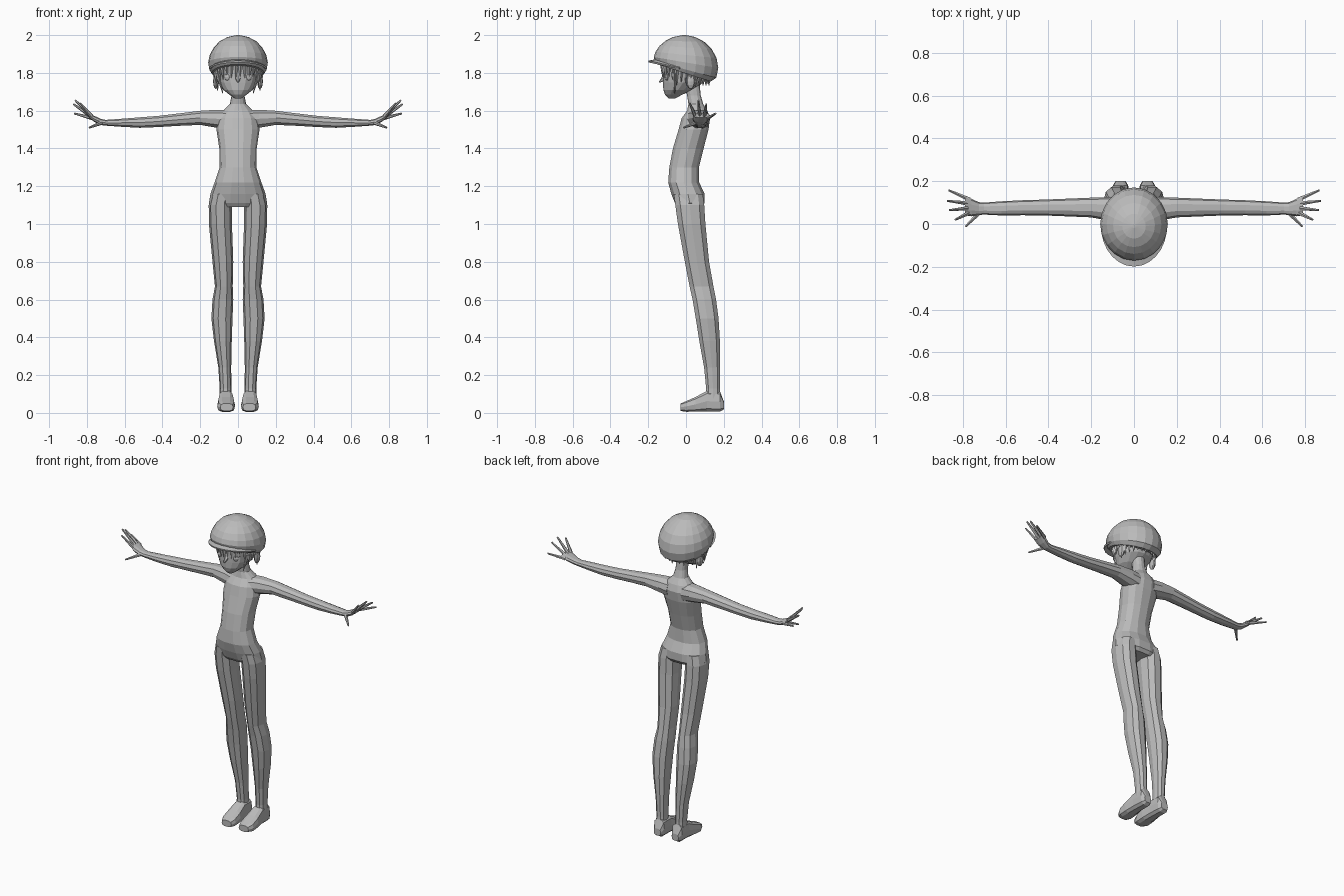
import bpy, bmesh, math
from mathutils import Vector

grey = bpy.data.materials.new("plain grey")
grey.diffuse_color = (0.5, 0.5, 0.5, 1)


def finish(name, bm, mirror=False):
    bmesh.ops.recalc_face_normals(bm, faces=bm.faces[:])
    me = bpy.data.meshes.new(name)
    bm.to_mesh(me)
    bm.free()
    me.materials.append(grey)
    ob = bpy.data.objects.new(name, me)
    bpy.context.collection.objects.link(ob)
    if mirror:
        ob.modifiers.new("mirror", 'MIRROR')
    return ob


def spow(v, p):
    return math.copysign(abs(v) ** p, v)


def loft(name, axis, rings, n=12, mirror=False, p=0.88):
    """Rings are (position along axis, centre u, centre v, radius u, radius v, optional tilt)."""
    bm = bmesh.new()
    rows = []
    for t, u, v, ru, rv, *tilt in rings:
        row = []
        for i in range(n):
            a = 2 * math.pi * i / n
            du, dv = ru * spow(math.cos(a), p), rv * spow(math.sin(a), p)
            tt = t - (tilt[0] * dv if tilt else 0)
            co = {'x': (tt, u + du, v + dv), 'y': (u + du, tt, v + dv),
                  'z': (u + du, v + dv, tt)}[axis]
            row.append(bm.verts.new(co))
        rows.append(row)
    for r, s in zip(rows, rows[1:]):
        for i in range(n):
            j = (i + 1) % n
            bm.faces.new((r[i], r[j], s[j], s[i]))
    bm.faces.new(rows[0])
    bm.faces.new(rows[-1])
    return finish(name, bm, mirror)


def add_spike(bm, a, b, r1, r2, n=5):
    """Tapered stick from a to b."""
    a, b = Vector(a), Vector(b)
    d = b - a
    m = d.to_track_quat('Z', 'Y').to_matrix().to_4x4()
    m.translation = (a + b) / 2
    bmesh.ops.create_cone(bm, cap_ends=True, segments=n, radius1=r1, radius2=r2,
                          depth=d.length, matrix=m)


def blob(name, co, size, mirror=False, seg=10):
    bm = bmesh.new()
    bmesh.ops.create_uvsphere(bm, u_segments=seg, v_segments=6, radius=1)
    bmesh.ops.scale(bm, vec=size, verts=bm.verts)
    bmesh.ops.translate(bm, vec=co, verts=bm.verts)
    return finish(name, bm, mirror)


# Torso and neck
loft("torso", 'z', [
    (1.09, 0, .02, .13, .065), (1.11, 0, .02, .154, .08), (1.16, 0, .01, .146, .09),
    (1.22, 0, -.012, .124, .084), (1.30, 0, -.01, .097, .08), (1.40, 0, .012, .099, .083),
    (1.50, 0, .04, .114, .081), (1.56, 0, .052, .105, .077), (1.60, 0, .06, .08, .055),
    (1.635, 0, .052, .043, .04), (1.68, 0, .042, .034, .037), (1.75, 0, .03, .034, .042)], n=14)

# Legs
loft("leg", 'z', [
    (1.16, .085, .012, .055, .08), (1.10, .094, .02, .061, .08), (1.00, .093, .03, .061, .076),
    (.80, .08, .058, .055, .067), (.67, .075, .082, .047, .066), (.60, .08, .097, .055, .065),
    (.50, .085, .112, .056, .063), (.38, .08, .125, .047, .057), (.24, .07, .138, .034, .044),
    (.13, .066, .143, .031, .038), (.07, .066, .143, .033, .042)], n=10, mirror=True)

# Feet
loft("foot", 'y', [
    (.20, .063, .04, .024, .022), (.18, .063, .06, .036, .055), (.11, .063, .062, .039, .056),
    (.05, .063, .045, .046, .040), (0, .063, .034, .047, .029), (-.03, .06, .03, .034, .02)],
    n=10, mirror=True, p=0.65)

# Arms and palms
loft("arm", 'x', [
    (.05, .06, 1.55, .065, .055), (.11, .07, 1.557, .056, .05), (.20, .077, 1.562, .046, .039),
    (.32, .077, 1.552, .041, .034), (.42, .077, 1.543, .037, .031), (.52, .076, 1.537, .035, .029),
    (.62, .073, 1.536, .033, .022), (.70, .072, 1.536, .028, .016), (.725, .072, 1.54, .03, .017),
    (.76, .077, 1.556, .041, .017), (.79, .085, 1.575, .044, .012)], n=10, mirror=True)

# Fingers and thumb
bm = bmesh.new()
for base, tip in (((.775, .05, 1.57), (.835, .02, 1.64)), ((.78, .073, 1.575), (.862, .065, 1.655)),
                  ((.78, .097, 1.572), (.872, .108, 1.635)), ((.77, .115, 1.56), (.866, .158, 1.585)),
                  ((.725, .05, 1.535), (.787, -.012, 1.51))):
    add_spike(bm, base, tip, .011, .005, 6)
finish("fingers", bm, True)

# Head, nose, eyes and ears
loft("head", 'z', [
    (1.665, 0, -.075, .018, .018), (1.685, 0, -.065, .046, .046), (1.71, 0, -.042, .078, .078),
    (1.75, 0, -.014, .104, .108), (1.80, 0, 0, .118, .122), (1.87, 0, 0, .125, .125)],
    n=16, p=1)
bm = bmesh.new()
add_spike(bm, (0, -.11, 1.775), (0, -.142, 1.75), .018, .003, 6)
finish("nose", bm)
blob("eye", (.052, -.1, 1.778), (.022, .012, .02), True, 12)
blob("ear", (.117, .025, 1.755), (.015, .025, .04), True, 8)

# Hair strands hanging below the cap, longest beside the face
bm = bmesh.new()
for i in range(30):
    a = 2 * math.pi * (i + .5) / 30
    s, c = math.sin(a), math.cos(a)
    side = math.exp(-((abs(s) - .95) / .12) ** 2)
    top = 1.845 if c > -.2 else 1.80
    low = 1.78 - .03 * side - .008 * (i % 3) - (.03 if c < -.2 else 0)
    add_spike(bm, (.122 * s, -.122 * c, top), (.118 * s, -.122 * c, low), .016, .002, 4)
for x in (-1, 1):
    add_spike(bm, (x * .108, -.06, 1.80), (x * .08, -.06, 1.69), .012, .002, 4)
finish("hair", bm)

# Cap crown, tipped down at the back
loft("cap", 'z', [
    (1.80, 0, -.01, .138, .142, .32), (1.818, 0, -.002, .152, .162, .27),
    (1.855, 0, 0, .158, .171, .17), (1.895, 0, 0, .150, .162, .10), (1.935, 0, -.002, .128, .138, .06),
    (1.967, 0, -.005, .098, .103, .03), (1.99, 0, -.01, .055, .058), (2.0, 0, -.01, .008, .008)],
    n=20, p=1)

# Cap brim, a thin crescent
bm = bmesh.new()
rows = []
for i in range(13):
    a = math.radians(-82 + 164 * i / 12)
    s, c = math.sin(a), math.cos(a)
    rows.append((bm.verts.new((.135 * s, -.145 * c, 1.825 + .045 * c)),
                 bm.verts.new((.152 * s, -.01 - .188 * c, 1.818 + .042 * c))))
for (a, b), (c, d) in zip(rows, rows[1:]):
    bm.faces.new((a, b, d, c))
brim = finish("cap_brim", bm)
solid = brim.modifiers.new("thickness", 'SOLIDIFY')
solid.thickness = .01
solid.offset = 0
